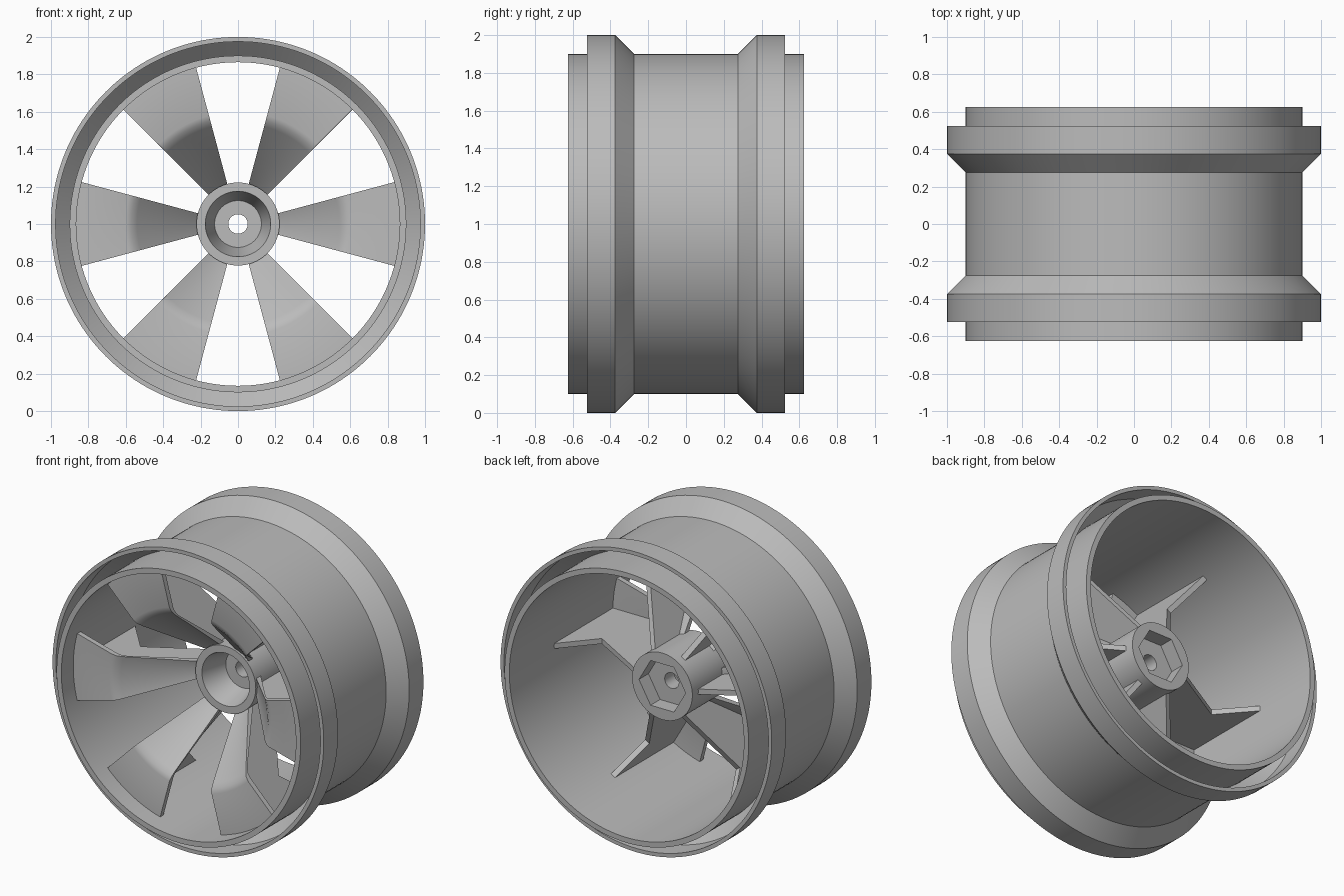
import bpy
import bmesh
from math import radians, cos, sin, pi
from mathutils import Matrix

old = bpy.data.objects.get("Cube")
if old:
    bpy.data.objects.remove(old, do_unlink=True)

# Single flat grey
COLOUR = (0.5, 0.5, 0.5, 1)
grey = bpy.data.materials.new("plain_grey")
grey.use_nodes = True
grey.diffuse_color = COLOUR
grey.node_tree.nodes["Principled BSDF"].inputs["Base Color"].default_value = COLOUR

AXLE = 1.0      # height of the wheel axis
SPOKES = 6


def finish(name, bm):
    """Turn a bmesh into a shaded object sitting on the wheel axis."""
    bmesh.ops.recalc_face_normals(bm, faces=bm.faces)
    mesh = bpy.data.meshes.new(name)
    bm.to_mesh(mesh)
    bm.free()
    mesh.materials.append(grey)
    obj = bpy.data.objects.new(name, mesh)
    obj.location.z = AXLE
    bpy.context.collection.objects.link(obj)
    return obj


def smooth(obj):
    bpy.ops.object.select_all(action="DESELECT")
    obj.select_set(True)
    bpy.context.view_layer.objects.active = obj
    bpy.ops.object.shade_smooth_by_angle(angle=radians(32))


def sweep(name, profile, start=0, end=2 * pi, steps=128):
    """Sweep a closed (radius, y) profile around the y axis."""
    full = end - start > 6
    bm = bmesh.new()
    rings = []
    for i in range(steps if full else steps + 1):
        a = start + (end - start) * i / steps
        rings.append([bm.verts.new((r * cos(a), y, r * sin(a))) for r, y in profile])
    pairs = list(zip(rings, rings[1:]))
    if full:
        pairs.append((rings[-1], rings[0]))
    else:
        bm.faces.new(rings[0])
        bm.faces.new(rings[-1])
    n = len(profile)
    for p, q in pairs:
        for j in range(n):
            k = (j + 1) % n
            bm.faces.new((p[j], p[k], q[k], q[j]))
    return finish(name, bm)


def plate(name, outline, thick, angle):
    """Flat radial plate from an (radius, y) outline, turned to an angle."""
    bm = bmesh.new()
    face = bm.faces.new([bm.verts.new((r, y, -thick / 2)) for r, y in outline])
    out = bmesh.ops.extrude_face_region(bm, geom=[face])
    top = [v for v in out["geom"] if isinstance(v, bmesh.types.BMVert)]
    bmesh.ops.translate(bm, verts=top, vec=(0, 0, thick))
    bmesh.ops.rotate(bm, verts=bm.verts, matrix=Matrix.Rotation(-angle, 3, "Y"))
    return finish(name, bm)


# Rim: thin barrel with a hooked flange at each end
half = [(0.865, -0.625), (0.9, -0.625), (0.9, -0.3), (0.975, -0.375),
        (0.975, -0.525), (1.0, -0.525), (1.0, -0.375), (0.9, -0.275)]
smooth(sweep("rim", half + [(r, -y) for r, y in reversed(half)], steps=160))

# Hub: tube with a conical front recess and an axle hole
hub = sweep("hub", [(0.222, -0.13), (0.222, 0.25), (0.052, 0.25),
                    (0.052, 0.05), (0.125, 0.05), (0.175, -0.13)], steps=96)

# Hexagonal socket in the back of the hub
bm = bmesh.new()
bmesh.ops.create_cone(bm, cap_ends=True, segments=6, radius1=0.172, radius2=0.172, depth=0.2)
bmesh.ops.rotate(bm, verts=bm.verts, matrix=Matrix.Rotation(radians(30), 3, "Z"))
bmesh.ops.rotate(bm, verts=bm.verts, matrix=Matrix.Rotation(radians(90), 3, "X"))
bmesh.ops.translate(bm, verts=bm.verts, vec=(0, 0.25, 0))
cutter = finish("hex_cutter", bm)
cutter.hide_render = True
cut = hub.modifiers.new("hex_socket", "BOOLEAN")
cut.operation = "DIFFERENCE"
cut.solver = "EXACT"
cut.object = cutter
bpy.context.view_layer.objects.active = hub
bpy.ops.object.modifier_apply(modifier=cut.name)
bpy.data.objects.remove(cutter, do_unlink=True)
smooth(hub)

# Spokes: flat outer wedge bending back to the hub, with a notched rib behind
spoke = [(0.88, -0.5), (0.6, -0.5), (0.57, -0.49), (0.54, -0.463), (0.2, -0.09),
         (0.2, -0.04), (0.525, -0.432), (0.56, -0.458), (0.59, -0.465), (0.88, -0.465)]
rib = [(0.88, -0.48), (0.58, -0.48), (0.2, -0.06), (0.2, 0.2), (0.67, -0.07), (0.88, 0.17)]
for i in range(SPOKES):
    angle = 2 * pi * i / SPOKES
    smooth(sweep(f"spoke_{i + 1}", spoke, angle - radians(15), angle + radians(15), 16))
    plate(f"rib_{i + 1}", rib, 0.035, angle)
